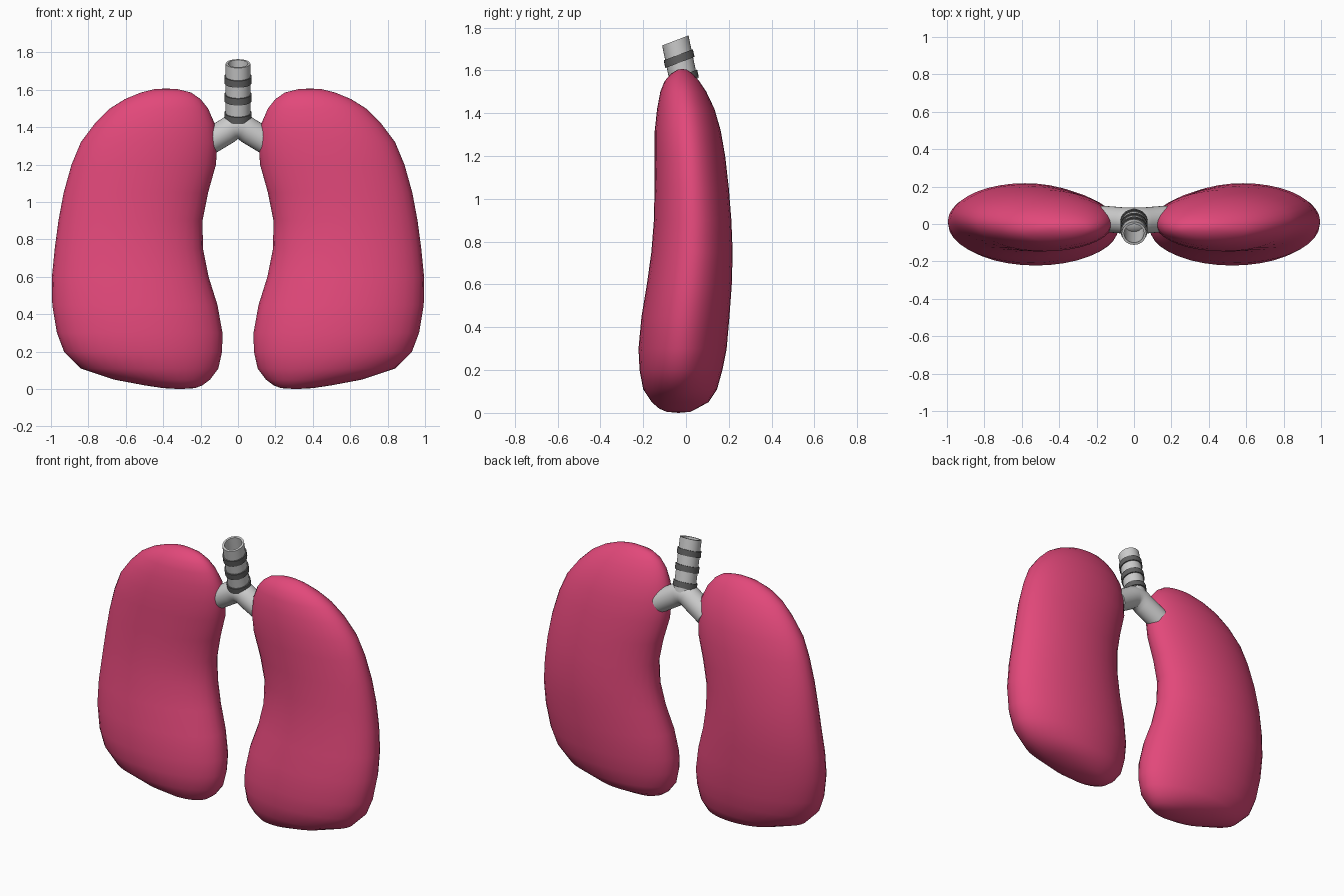
import bpy, bmesh, math
from mathutils import Vector

if "Cube" in bpy.data.objects:
    bpy.data.objects.remove(bpy.data.objects["Cube"])


def material(name, rgb):
    m = bpy.data.materials.new(name)
    m.diffuse_color = (*rgb, 1)
    m.use_nodes = True
    m.node_tree.nodes["Principled BSDF"].inputs["Base Color"].default_value = m.diffuse_color
    return m


PINK = material("lung pink", (0.76, 0.065, 0.195))
LIGHT = material("airway light grey", (0.60, 0.60, 0.60))
DARK = material("cartilage dark grey", (0.12, 0.12, 0.12))


def loft(name, rings, mat, start=None, end=None, closed=False, angle=40):
    """Skin a list of point rings; start/end are optional cap centres."""
    bm = bmesh.new()
    rows = [[bm.verts.new(p) for p in r] for r in rings]
    n = len(rows[0])
    pairs = list(zip(rows, rows[1:]))
    if closed:
        pairs.append((rows[-1], rows[0]))
    for a, b in pairs:
        for i in range(n):
            j = (i + 1) % n
            bm.faces.new((a[i], a[j], b[j], b[i]))
    for centre, row in ((start, rows[0]), (end, rows[-1])):
        if centre is not None:
            c = bm.verts.new(centre)
            for i in range(n):
                bm.faces.new((c, row[i], row[(i + 1) % n]))
    bmesh.ops.recalc_face_normals(bm, faces=bm.faces)
    me = bpy.data.meshes.new(name)
    bm.to_mesh(me)
    bm.free()
    me.materials.append(mat)
    ob = bpy.data.objects.new(name, me)
    bpy.context.collection.objects.link(ob)
    bpy.ops.object.select_all(action='DESELECT')
    ob.select_set(True)
    bpy.context.view_layer.objects.active = ob
    bpy.ops.object.shade_smooth_by_angle(angle=math.radians(angle))
    return ob


def circle(centre, u, v, r, n=28):
    return [centre + r * (math.cos(t) * u + math.sin(t) * v)
            for t in (2 * math.pi * i / n for i in range(n))]


# Lungs: horizontal sections as (z, inner x, outer x, front y, back y)
SECTIONS = [
    (0.005, .23, .40, -.09, .02), (0.02, .19, .50, -.125, .05),
    (0.05, .15, .66, -.16, .105), (0.11, .105, .84, -.20, .145),
    (0.20, .085, .93, -.217, .17), (0.30, .083, .968, -.222, .19),
    (0.45, .11, .993, -.208, .203), (0.60, .157, .995, -.183, .214),
    (0.75, .187, .98, -.162, .218), (0.90, .19, .96, -.15, .212),
    (1.05, .16, .932, -.147, .20), (1.20, .118, .89, -.147, .183),
    (1.32, .11, .84, -.146, .162), (1.42, .125, .765, -.135, .133),
    (1.50, .16, .685, -.12, .095), (1.55, .20, .605, -.10, .062),
    (1.585, .25, .52, -.07, .03), (1.603, .32, .45, -.04, .005),
]
for name, s in (("left_lung", -1), ("right_lung", 1)):
    rings = []
    for z, xi, xo, yf, yb in SECTIONS:
        c = Vector((s * (xi + xo) / 2, (yf + yb) / 2, z))
        rings.append([c + Vector(((xo - xi) / 2 * math.cos(t), (yb - yf) / 2 * math.sin(t), 0))
                      for t in (2 * math.pi * i / 36 for i in range(36))])
    loft(name, rings, PINK, (s * .31, -.035, 0), (s * .385, -.018, 1.607), angle=80)

# Trachea: hollow tube leaning forward, cut slightly more tilted than its axis
TILT = math.radians(21)
U = Vector((1, 0, 0))
V = Vector((0, math.cos(TILT), math.sin(TILT)))


def axis(z):
    return Vector((0, -0.05 + 0.21 * (1.74 - z), z))


profile = [(1.40, .066), (1.74, .066), (1.74, .053), (1.45, .053)]
loft("trachea", [circle(axis(z), U, V, r) for z, r in profile], LIGHT, end=axis(1.45))

# Cartilage bands around the trachea
for k, z in enumerate((1.46, 1.56, 1.655)):
    band = [(z - .018, .064), (z - .018, .073), (z + .018, .073), (z + .018, .064)]
    loft(f"cartilage_band_{k + 1}", [circle(axis(h), U, V, r) for h, r in band], DARK, closed=True)

# Bronchi: one bent tube running into both lungs
half = [(.03, .018, 1.40), (.06, .019, 1.379), (.17, .028, 1.313)]
path = [Vector((-x, y, z)) for x, y, z in reversed(half)]
path += [Vector((0, .017, 1.406))] + [Vector(p) for p in half]
rings = []
for i, p in enumerate(path):
    d = (path[min(i + 1, len(path) - 1)] - path[max(i - 1, 0)]).normalized()
    side = Vector((0, 1, 0))
    side = (side - side.dot(d) * d).normalized()
    rings.append(circle(p, side, d.cross(side), .07))
loft("bronchi", rings, LIGHT, path[0], path[-1])
